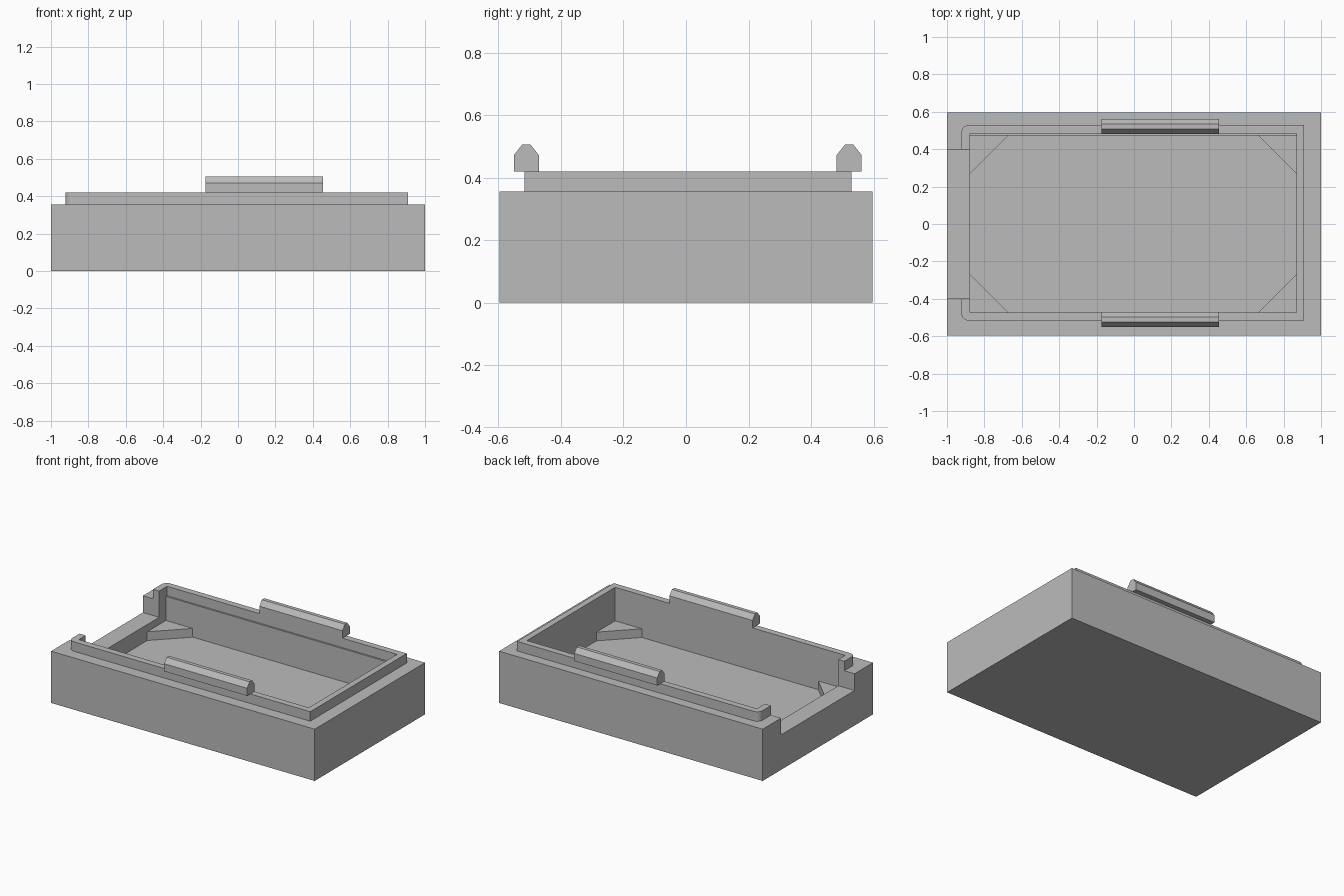
import bpy, bmesh, math

old = bpy.data.objects.get("Cube")
if old:
    bpy.data.objects.remove(old, do_unlink=True)

grey = bpy.data.materials.new("plain grey")
grey.use_nodes = True
colour = (0.5, 0.5, 0.5, 1)
grey.diffuse_color = colour
grey.node_tree.nodes["Principled BSDF"].inputs["Base Color"].default_value = colour


def prism(name, outline, low, high, axis="z"):
    """Extrude a 2D outline: (x, y) along z, or (y, z) along x."""
    place = (lambda p, h: (p[0], p[1], h)) if axis == "z" else (lambda p, h: (h, p[0], p[1]))
    bm = bmesh.new()
    face = bm.faces.new([bm.verts.new(place(p, low)) for p in outline])
    moved = bmesh.ops.extrude_face_region(bm, geom=[face])["geom"]
    shift = (0, 0, high - low) if axis == "z" else (high - low, 0, 0)
    bmesh.ops.translate(bm, vec=shift, verts=[v for v in moved if isinstance(v, bmesh.types.BMVert)])
    bmesh.ops.recalc_face_normals(bm, faces=bm.faces)
    mesh = bpy.data.meshes.new(name)
    bm.to_mesh(mesh)
    bm.free()
    mesh.materials.append(grey)
    obj = bpy.data.objects.new(name, mesh)
    bpy.context.collection.objects.link(obj)
    return obj


def rect(x0, x1, y0, y1):
    return [(x0, y0), (x1, y0), (x1, y1), (x0, y1)]


def cut(target, cutter):
    cutter.hide_render = True
    mod = target.modifiers.new("cut", "BOOLEAN")
    mod.operation = "DIFFERENCE"
    mod.solver = "EXACT"
    mod.object = cutter
    bpy.context.view_layer.objects.active = target
    bpy.ops.object.modifier_apply(modifier=mod.name)
    bpy.data.objects.remove(cutter, do_unlink=True)


RIM, FLOOR, LIP_TOP = 0.355, 0.13, 0.42
LEFT, RIGHT, DEPTH = -0.877, 0.868, 0.472   # cavity extents
NOTCH = 0.398                               # half width of the end opening

# Tray body with its cavity and the open notch in one end
body = prism("tray_body", rect(-1, 1, -0.597, 0.597), 0, RIM)
cut(body, prism("cavity_cutter", rect(LEFT, RIGHT, -DEPTH, DEPTH), FLOOR, 0.6))
cut(body, prism("notch_cutter", rect(-1.1, LEFT + 0.05, -NOTCH, NOTCH), 0.24, 0.6))

# Triangular corner supports on the cavity floor
for sx, cx, end in ((1, LEFT, "right"), (-1, RIGHT, "left")):
    for sy, side in ((1, "back"), (-1, "front")):
        cy = sy * DEPTH
        prism(f"corner_support_{side}_{end}",
              [(cx, cy), (cx + sx * 0.203, cy), (cx, cy - sy * 0.203)], FLOOR, 0.19)


# Raised lip: one C-shaped outline, rounded on the outer corners by the notch
def arc(cx, cy, start, radius=0.04, steps=8):
    return [(cx + radius * math.cos(math.radians(start + 90 * i / steps)),
             cy + radius * math.sin(math.radians(start + 90 * i / steps)))
            for i in range(steps + 1)]


OUT_X, OUT_FRONT, OUT_BACK = -0.923, -0.517, 0.529
lip = [(0.91, OUT_FRONT), (0.91, OUT_BACK)]
lip += arc(OUT_X + 0.04, OUT_BACK - 0.04, 90)
lip += [(OUT_X, NOTCH), (LEFT, NOTCH), (LEFT, 0.484), (RIGHT, 0.484),
        (RIGHT, -DEPTH), (LEFT, -DEPTH), (LEFT, -NOTCH), (OUT_X, -NOTCH)]
lip += arc(OUT_X + 0.04, OUT_FRONT + 0.04, 180)
lip_obj = prism("raised_lip", lip, RIM, LIP_TOP)
bpy.ops.object.select_all(action="DESELECT")
lip_obj.select_set(True)
bpy.context.view_layer.objects.active = lip_obj
bpy.ops.object.shade_smooth_by_angle(angle=math.radians(30))

# Snap ridges with chamfered tops, overhanging the long sides of the lip
for name, centre in (("front_snap_ridge", -0.511), ("back_snap_ridge", 0.522)):
    half = [(0.04, LIP_TOP), (0.04, 0.472), (0.013, 0.506)]
    outline = [(centre + y, z) for y, z in half] + [(centre - y, z) for y, z in reversed(half)]
    prism(name, outline, -0.175, 0.455, axis="x")
